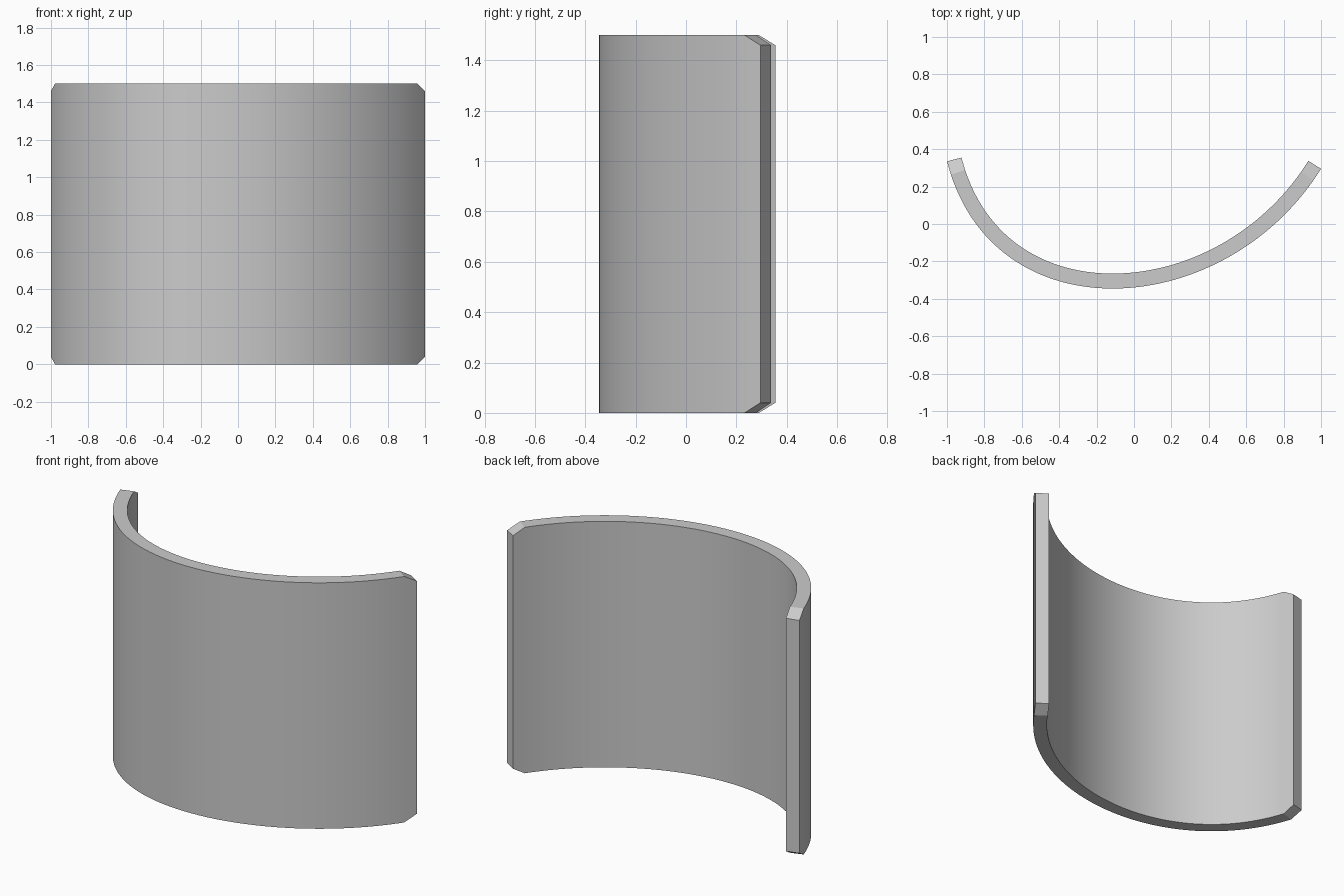
import bpy, bmesh
from mathutils import Vector

if "Cube" in bpy.data.objects:
    bpy.data.objects.remove(bpy.data.objects["Cube"])

HEIGHT, THICK = 1.5, 0.08
CHAMFER_Z = 0.04      # height lost at each corner
CHAMFER_T = 0.026     # curve parameter length of the corner cut
STEPS = 64

# Outer plan curve of the plate: one cubic Bezier
P = [Vector((-1, 0.335)), Vector((-0.758, -0.603)),
     Vector((0.487, -0.527)), Vector((1, 0.295))]


def point(t):
    s = 1 - t
    return s**3 * P[0] + 3*s*s*t * P[1] + 3*s*t*t * P[2] + t**3 * P[3]


def inward(t):
    s = 1 - t
    d = s*s * (P[1] - P[0]) + 2*s*t * (P[2] - P[1]) + t*t * (P[3] - P[2])
    return Vector((-d.y, d.x)).normalized() * THICK


# Stations along the curve; the first and last spans are the corner chamfers
ts = [0.0] + [CHAMFER_T + (1 - 2*CHAMFER_T) * i / STEPS for i in range(STEPS + 1)] + [1.0]

bm = bmesh.new()
rings = []
for t in ts:
    cut = CHAMFER_Z if t in (0.0, 1.0) else 0.0
    a = point(t)
    b = a + inward(t)
    rings.append([bm.verts.new((p.x, p.y, z)) for p, z in
                  ((a, cut), (b, cut), (b, HEIGHT - cut), (a, HEIGHT - cut))])

# Skin between stations, then the two end faces
for r, s in zip(rings, rings[1:]):
    for i in range(4):
        j = (i + 1) % 4
        bm.faces.new((r[i], r[j], s[j], s[i]))
bm.faces.new(rings[0])
bm.faces.new(rings[-1])
bmesh.ops.recalc_face_normals(bm, faces=bm.faces)

mesh = bpy.data.meshes.new("curved_plate")
bm.to_mesh(mesh)
bm.free()
plate = bpy.data.objects.new("curved_plate", mesh)
bpy.context.collection.objects.link(plate)
bpy.context.view_layer.objects.active = plate
plate.select_set(True)
bpy.ops.object.shade_smooth_by_angle(angle=0.45)
